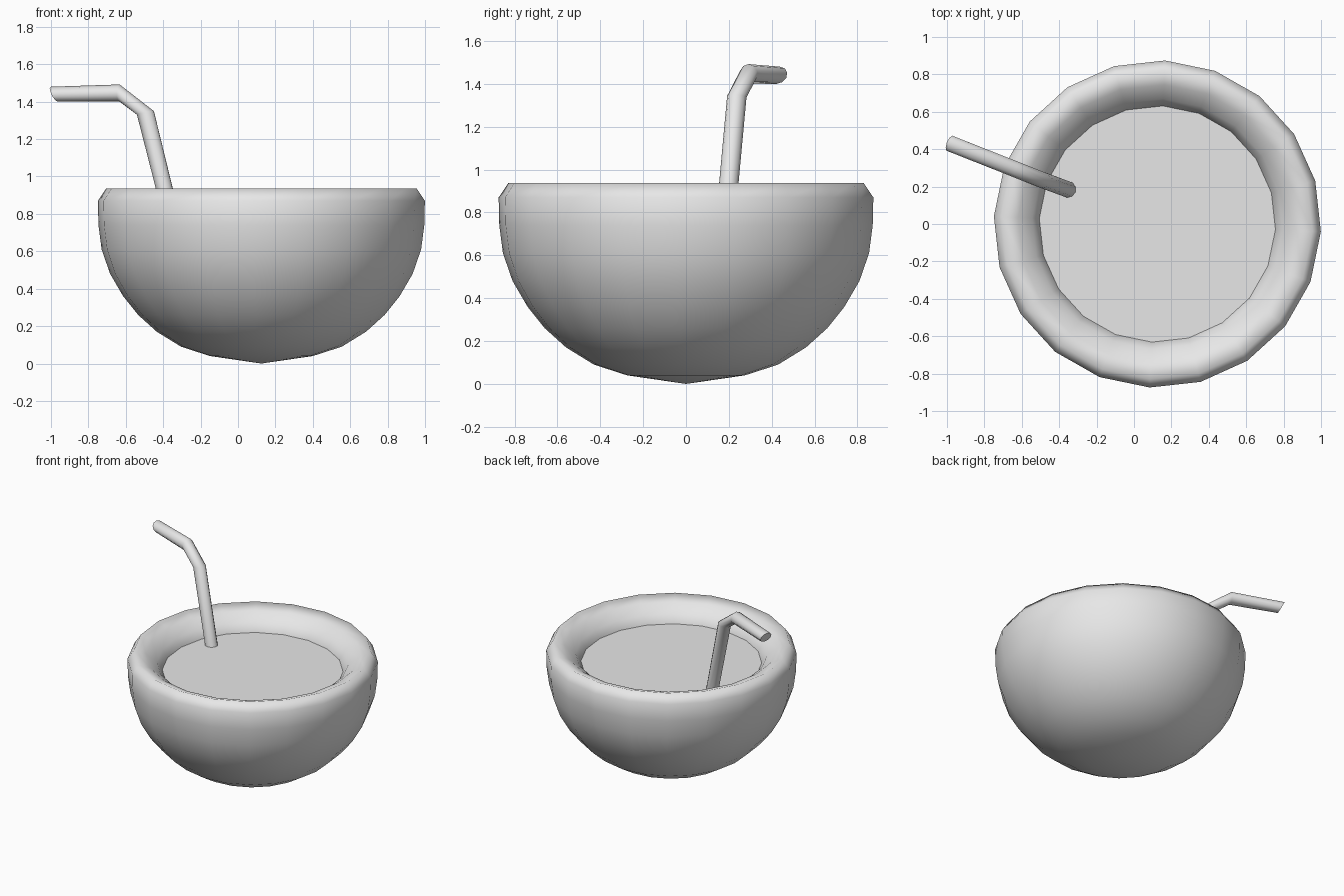
import bpy, bmesh, math
from mathutils import Vector

if "Cube" in bpy.data.objects:
    bpy.data.objects.remove(bpy.data.objects["Cube"])

grey = bpy.data.materials.new("plain_grey")
grey.use_nodes = True
grey.diffuse_color = (0.8, 0.8, 0.8, 1)
grey.node_tree.nodes["Principled BSDF"].inputs["Base Color"].default_value = (0.8, 0.8, 0.8, 1)

CENTRE_X = 0.125
SIDES = 20
TURN = math.radians(-2.7)


def ring(bm, radius, z):
    """Horizontal ring of vertices around the bowl axis."""
    angles = [TURN + math.tau * i / SIDES for i in range(SIDES)]
    return [bm.verts.new((CENTRE_X + radius * math.cos(a), radius * math.sin(a), z)) for a in angles]


def bridge(bm, low, high):
    """Join two vertex loops with quads."""
    n = len(low)
    for i in range(n):
        j = (i + 1) % n
        bm.faces.new((low[i], low[j], high[j], high[i]))


def finish(bm, name, smooth_angle=None):
    bmesh.ops.recalc_face_normals(bm, faces=bm.faces)
    mesh = bpy.data.meshes.new(name)
    bm.to_mesh(mesh)
    bm.free()
    mesh.materials.append(grey)
    obj = bpy.data.objects.new(name, mesh)
    bpy.context.collection.objects.link(obj)
    if smooth_angle:
        bpy.ops.object.select_all(action="DESELECT")
        obj.select_set(True)
        bpy.context.view_layer.objects.active = obj
        bpy.ops.object.shade_smooth_by_angle(angle=math.radians(smooth_angle))
    return obj


# Bowl: lathed half shell with a rounded rim rolling inward
profile = [(0.275, 0.04), (0.43, 0.09), (0.56, 0.17), (0.66, 0.26), (0.74, 0.36),
           (0.81, 0.48), (0.855, 0.61), (0.872, 0.74), (0.875, 0.87), (0.83, 0.937),
           (0.745, 0.907), (0.67, 0.85), (0.632, 0.79), (0.625, 0.72)]
bm = bmesh.new()
loops = [ring(bm, r, z) for r, z in profile]
for low, high in zip(loops, loops[1:]):
    bridge(bm, low, high)
pole = bm.verts.new((CENTRE_X, 0, 0))
for i in range(SIDES):
    bm.faces.new((pole, loops[0][(i + 1) % SIDES], loops[0][i]))
finish(bm, "bowl", 80)

# Drink surface: flat disc inside the rim
bm = bmesh.new()
bm.faces.new(ring(bm, 0.633, 0.79))
drink = finish(bm, "drink_surface")

# Straw: mitred tube, each ring given by centre and the upper-side offset
outward = Vector((-0.93, 0.36, 0)).normalized()
up = Vector((0, 0, 1))
side = outward.cross(up)
RADIUS = 0.045
STRAW_SIDES = 10
stations = [((-0.335, 0.178, 0.7), -0.046, 0),
            ((-0.495, 0.237, 1.34), -0.048, 0.01),
            ((-0.633, 0.292, 1.446), 0, 0.046),
            ((-0.982, 0.43, 1.44), 0.02, 0.04)]
bm = bmesh.new()
tube = []
for centre, along, rise in stations:
    top = outward * along + up * rise
    angles = [math.tau * i / STRAW_SIDES for i in range(STRAW_SIDES)]
    tube.append([bm.verts.new(Vector(centre) + top * math.cos(a) + side * RADIUS * math.sin(a))
                 for a in angles])
for low, high in zip(tube, tube[1:]):
    bridge(bm, low, high)
bm.faces.new(tube[0])
bm.faces.new(tube[-1])
finish(bm, "straw", 40)
